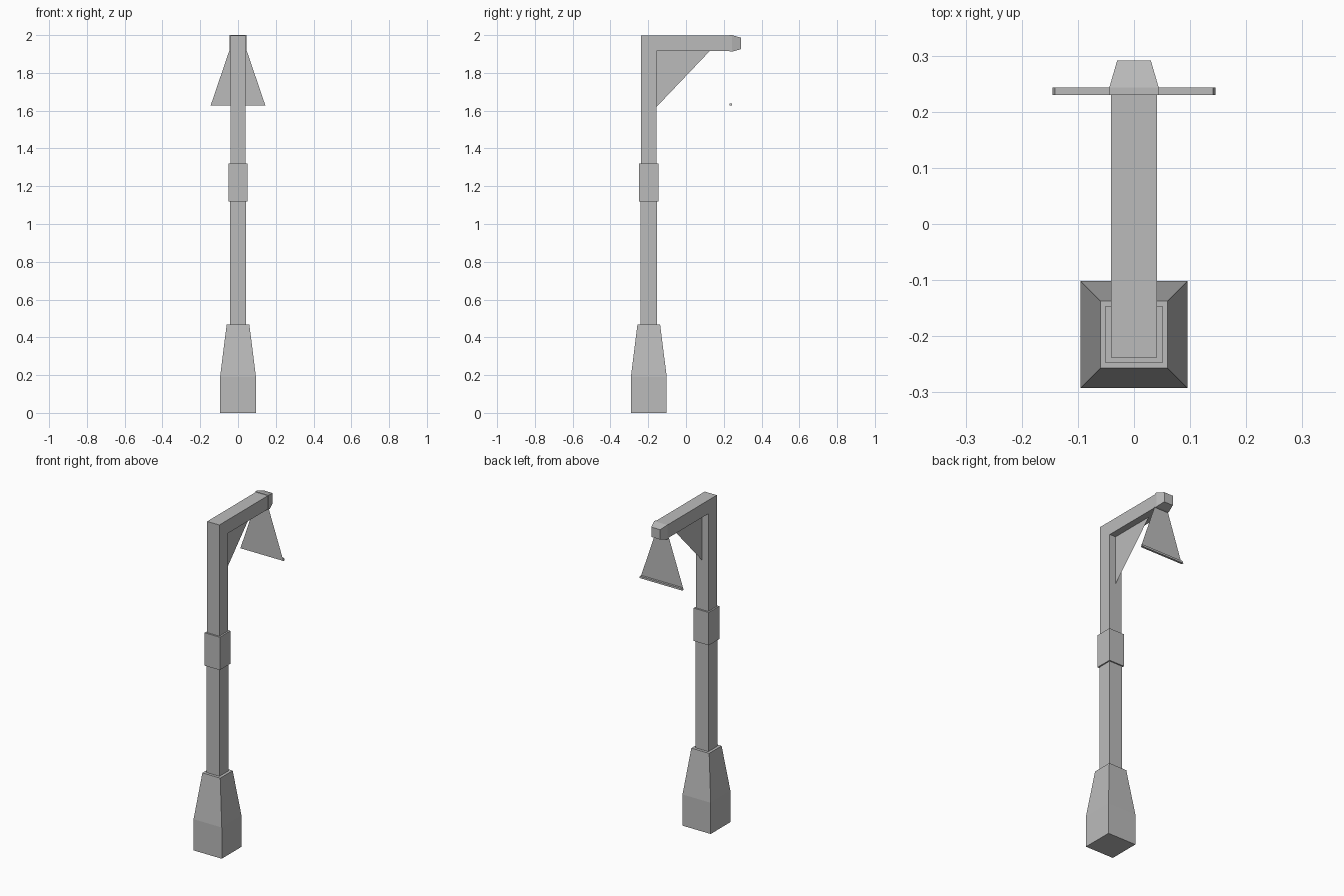
import bpy
import bmesh

cube = bpy.data.objects.get("Cube")
if cube:
    bpy.data.objects.remove(cube, do_unlink=True)

GREY = (0.5, 0.5, 0.5, 1.0)
metal = bpy.data.materials.new("plain grey")
metal.use_nodes = True
metal.diffuse_color = GREY
metal.node_tree.nodes["Principled BSDF"].inputs["Base Color"].default_value = GREY

POST_Y = -0.197   # centre line of the post
ARM_Z = 1.956     # centre line of the arm
ARM_BOTTOM = 1.915


def finish(name, bm, closed=True):
    if closed:
        bmesh.ops.recalc_face_normals(bm, faces=bm.faces)
    mesh = bpy.data.meshes.new(name)
    bm.to_mesh(mesh)
    bm.free()
    mesh.materials.append(metal)
    obj = bpy.data.objects.new(name, mesh)
    bpy.context.collection.objects.link(obj)
    return obj


def loft(name, rings):
    """Skin closed rings of points and cap both ends."""
    bm = bmesh.new()
    loops = [[bm.verts.new(p) for p in ring] for ring in rings]
    for a, b in zip(loops, loops[1:]):
        for i in range(len(a)):
            j = (i + 1) % len(a)
            bm.faces.new((a[i], a[j], b[j], b[i]))
    bm.faces.new(loops[0][::-1])
    bm.faces.new(loops[-1])
    return finish(name, bm)


def sheet(name, points):
    bm = bmesh.new()
    bm.faces.new([bm.verts.new(p) for p in points])
    return finish(name, bm, closed=False)


CORNERS = ((-1, -1), (1, -1), (1, 1), (-1, 1))


def upright(name, sections):
    """Square column from (height, half width) sections."""
    return loft(name, [[(u * h, POST_Y + v * h, z) for u, v in CORNERS]
                       for z, h in sections])


def along_y(name, sections):
    """Square bar running backwards from (y, half width) sections."""
    return loft(name, [[(u * h, y, ARM_Z + v * h) for u, v in CORNERS]
                       for y, h in sections])


# Post
upright("base", [(0, 0.095), (0.19, 0.095), (0.468, 0.06)])
upright("lower_post", [(0.468, 0.043), (1.12, 0.043)])
upright("collar", [(1.12, 0.051), (1.32, 0.051)])
upright("upper_post", [(1.32, 0.041), (ARM_Z + 0.041, 0.041)])

# Arm with its tapered end
along_y("arm", [(POST_Y + 0.041, 0.041), (0.23, 0.041)])
along_y("arm_end_cap", [(0.23, 0.044), (0.243, 0.044), (0.2915, 0.03)])

# Flat corner brace under the arm
inner = POST_Y + 0.041
sheet("corner_brace", [(0, inner, 1.62), (0, 0.125, ARM_BOTTOM), (0, inner, ARM_BOTTOM)])

# Flat hanging shade with a thin lip along its lower edge
LIP_Y, LIP_BACK, LIP_Z = 0.23, 0.243, 1.627
sheet("hanging_shade", [(-0.145, LIP_Y, LIP_Z), (0.145, LIP_Y, LIP_Z),
                        (0.047, LIP_Y, ARM_BOTTOM), (-0.047, LIP_Y, ARM_BOTTOM)])
loft("shade_lip", [[(-0.145, y, LIP_Z), (0.145, y, LIP_Z),
                    (0.141, y, LIP_Z + 0.012), (-0.141, y, LIP_Z + 0.012)]
                   for y in (LIP_Y, LIP_BACK)])
